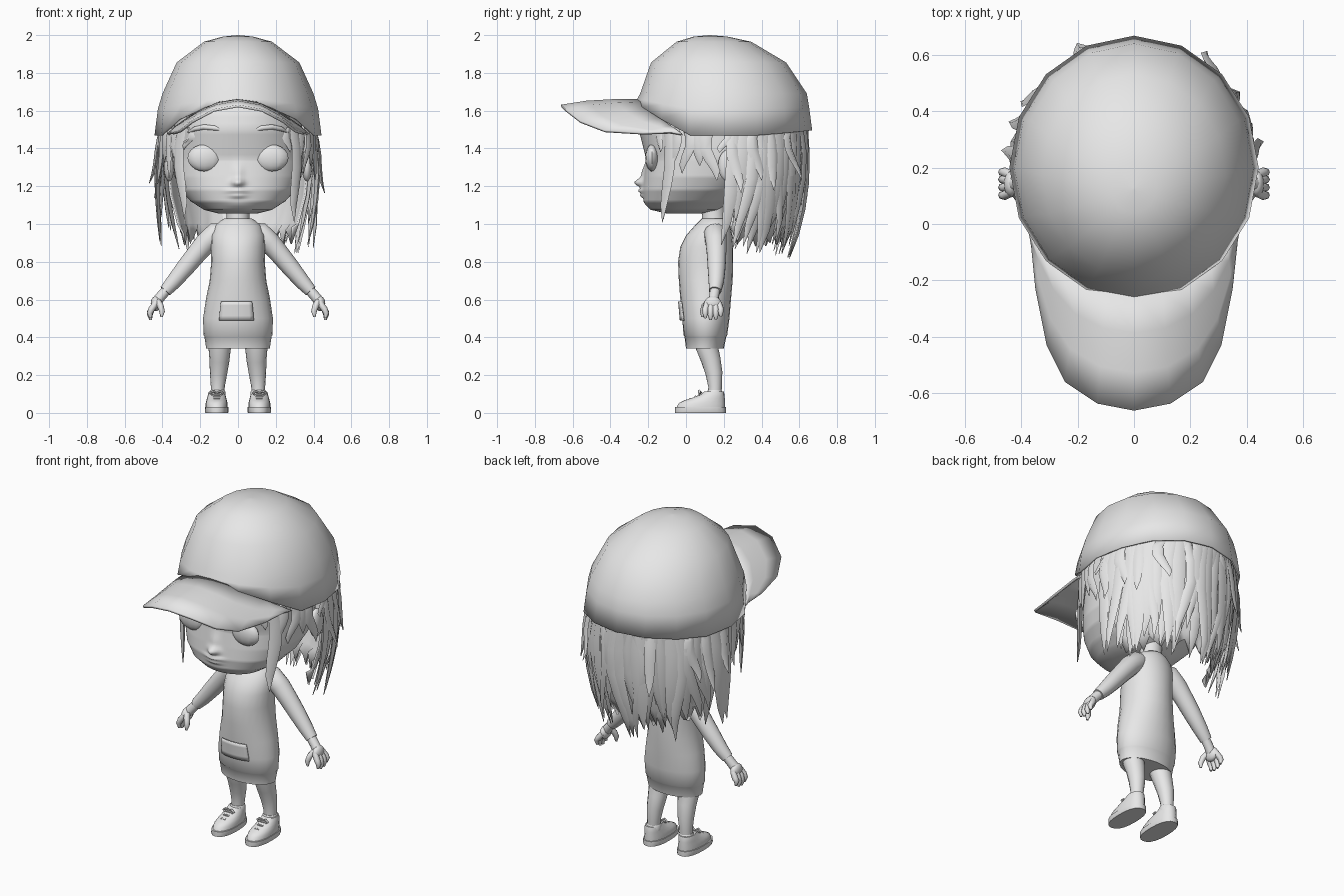
import bpy, bmesh, random
from math import sin, cos, pi, radians, sqrt, exp
from mathutils import Vector

random.seed(4)
if "Cube" in bpy.data.objects:
    bpy.data.objects.remove(bpy.data.objects["Cube"])

grey = bpy.data.materials.new("plain grey")
grey.use_nodes = True
grey.diffuse_color = (0.8, 0.8, 0.8, 1)
grey.node_tree.nodes["Principled BSDF"].inputs["Base Color"].default_value = (0.8, 0.8, 0.8, 1)


def finish(name, bm, thick=0, sharp=50):
    """Turn a bmesh into a smooth object with sharp creases."""
    bmesh.ops.recalc_face_normals(bm, faces=bm.faces)
    for f in bm.faces:
        f.smooth = True
    for e in bm.edges:
        e.smooth = not (len(e.link_faces) == 2 and e.calc_face_angle(0) > radians(sharp))
    me = bpy.data.meshes.new(name)
    bm.to_mesh(me)
    bm.free()
    me.materials.append(grey)
    ob = bpy.data.objects.new(name, me)
    bpy.context.collection.objects.link(ob)
    if thick:
        ob.modifiers.new("thickness", "SOLIDIFY").thickness = thick
    return ob


def skin(bm, rings, closed=True, caps=True):
    """Bridge rows of points with quads."""
    rows = [[bm.verts.new(p) for p in r] for r in rings]
    n = len(rows[0])
    for a, b in zip(rows, rows[1:]):
        for i in range(n if closed else n - 1):
            j = (i + 1) % n
            bm.faces.new((a[i], a[j], b[j], b[i]))
    if caps:
        bm.faces.new(rows[0])
        bm.faces.new(rows[-1])


def loft(name, rings, closed=True, caps=True, thick=0, sharp=50):
    bm = bmesh.new()
    skin(bm, rings, closed, caps)
    return finish(name, bm, thick, sharp)


def ring(z, front, back, rx, n=24, e=2.0, x=0):
    """Horizontal superellipse given by its front, back and half width."""
    cy, ry, pts = (front + back) / 2, (back - front) / 2, []
    for i in range(n):
        c, s = cos(2 * pi * i / n), sin(2 * pi * i / n)
        pts.append(Vector((x + rx * abs(c) ** (2 / e) * (1 if c > 0 else -1),
                           cy + ry * abs(s) ** (2 / e) * (1 if s > 0 else -1), z)))
    return pts


def tube(name, pts, n=10, flip=1):
    """Round limb through (x, y, z, radius) points; flip mirrors it in x."""
    c = [Vector((p[0] * flip, p[1], p[2])) for p in pts]
    rings = []
    for i, p in enumerate(pts):
        t = (c[min(i + 1, len(c) - 1)] - c[max(i - 1, 0)]).normalized()
        u = t.cross(Vector((0, 1, 0))).normalized()
        v = t.cross(u)
        rings.append([c[i] + p[3] * (u * cos(2 * pi * k / n) + v * sin(2 * pi * k / n)) for k in range(n)])
    return loft(name, rings)


def ball(name, loc, size, seg=16):
    bm = bmesh.new()
    bmesh.ops.create_uvsphere(bm, u_segments=seg, v_segments=10, radius=1)
    for v in bm.verts:
        v.co = Vector(loc) + v.co * Vector(size)
    return finish(name, bm)


# Head, with nose, lips and chin pushed out of the face
head = [(1.055, -.1, .08, .1), (1.075, -.185, .17, .18), (1.12, -.222, .24, .25),
        (1.18, -.23, .33, .305), (1.25, -.222, .4, .335), (1.34, -.21, .45, .347),
        (1.42, -.23, .47, .345), (1.5, -.25, .47, .34), (1.6, -.23, .45, .33), (1.72, -.12, .4, .25)]
bumps = [(.042, 1.218, .03, .022), (.016, 1.265, .026, .05), (.024, 1.175, .05, .011),
         (.018, 1.15, .042, .011), (.008, 1.1, .07, .02)]
rings = []
for a, b in zip(head, head[1:]):
    steps = max(1, round((b[0] - a[0]) / .009)) if a[0] < 1.34 else 3
    for k in range(steps):
        rings.append(ring(*[p + (q - p) * k / steps for p, q in zip(a, b)], n=160, e=2.25))
for p in [p for r in rings for p in r if p.y < 0]:
    p.y -= sum(d * exp(-(p.x / wx) ** 2 - ((p.z - z) / wz) ** 2) for d, z, wx, wz in bumps)
loft("head", rings, sharp=80)
tube("neck", [(0, .15, .97, .075), (0, .145, 1.04, .06), (0, .14, 1.13, .064)], 16)

# Eyes, brows and ears
for side, s in (("left", 1), ("right", -1)):
    ball(side + "_eye", (s * .175, -.18, 1.35), (.092, .036, .072), 12)
    tube(side + "_eyebrow", [(.09, -.234, 1.498, .006), (.12, -.228, 1.507, .014), (.18, -.206, 1.513, .014),
                             (.23, -.175, 1.503, .012), (.265, -.143, 1.485, .004)], 8, s)
    ball(side + "_ear", (s * .365, .225, 1.31), (.028, .055, .085))

# Cap crown, its rim rising towards the front
cap = [(1.47, -.268, .668, .442), (1.61, -.258, .652, .424), (1.69, -.243, .64, .4), (1.855, -.185, .53, .325),
       (1.965, -.05, .345, .18), (1.992, .04, .22, .08), (2.0, .12, .13, .005)]
rings = [ring(*c, n=16) for c in cap]
for row, lift in zip(rings, (1, .32)):
    for p in row:
        p.z += lift * (.17 * min(1, max(0, -p.y / .265)) + .025 * max(0, (p.y - .4) / .26))
bm = bmesh.new()
skin(bm, rings, caps=False)
bm.verts.ensure_lookup_table()
bm.faces.new(bm.verts[-16:])
finish("cap_crown", bm, .01)

# Cap brim, arched across and sloping forwards
outer = [(0, -.662), (.13, -.637), (.245, -.56), (.31, -.43), (.35, -.23), (.365, -.08)]
inner = [(0, -.25), (.1, -.238), (.19, -.2), (.27, -.14), (.33, -.08), (.375, -.02)]
pairs = [((-o[0], o[1]), (-i[0], i[1])) for o, i in zip(outer[:0:-1], inner[:0:-1])] + list(zip(outer, inner))
rows = []
for o, i in pairs:
    row = []
    for t in (0, .33, .67, 1):
        x, y = i[0] + (o[0] - i[0]) * t, i[1] + (o[1] - i[1]) * t
        arch = 1.3 + .4 * min(1, max(0, (-y - .1) / .33))
        row.append(Vector((x, y, 1.662 - arch * x * x - .03 * max(0, (-y - .25) / .41) ** 3)))
    rows.append(row)
loft("cap_brim", rows, closed=False, caps=False, thick=.014)

# Hair: an under layer and tapered locks hanging from the cap rim
rows = []
for z, rx, ry in ((1.53, .385, .41), (1.35, .39, .425), (1.15, .37, .41), (1.0, .33, .38), (.93, .3, .35)):
    rows.append([Vector((rx * cos(radians(a)), .2 + ry * sin(radians(a)) - (1.53 - z) * .06,
                         z + (.05 * sin(a * 1.7) if z < 1 else 0))) for a in range(12, 170, 6)])
loft("hair_under_layer", rows, closed=False, caps=False, thick=.01)


def lock(bm, deg, tip, width, spread, tipspread, lean=0.0):
    """One flat tapered strand at an angle around the head."""
    a = radians(deg)
    out, side = Vector((cos(a), sin(a), 0)), Vector((-sin(a), cos(a), 0))
    wave, rows = random.uniform(-.035, .035), []
    for t, w in ((0, .8), (.2, 1), (.42, 1.05), (.62, .95), (.82, .65), (1, .04)):
        k = 1 + (spread - 1) * sin(min(t * 2, 1) * pi / 2) + (tipspread - spread) * t ** 3
        c = Vector((.405 * k * cos(a), .2 + .435 * k * sin(a), 1.51 + (tip - 1.51) * t))
        c += side * wave * sin(t * 5) + Vector((0, -lean * t * t, 0))
        rows.append([c + side * width * w, c + out * .013 * (w + .1),
                     c - side * width * w, c - out * .012 * (w + .1)])
    skin(bm, rows)


bm = bmesh.new()
for i in range(32):
    deg = 9 + 162 * i / 31 + random.uniform(-2, 2)
    back = sin(radians(deg))
    tip = .96 - .09 * back + random.uniform(-.08, .12)
    lock(bm, deg, tip, random.uniform(.028, .048), 1.03 + .06 * (1 - back) + random.uniform(-.03, .01),
         random.uniform(.86, 1.0) + .06 * (1 - back), .08 * (1 - back * .4))
for i in range(12):
    lock(bm, 16 + 148 * i / 11, random.uniform(.84, .98), .04, .97, random.uniform(.78, .9), .06)
# Short strands that flick outwards at the sides
for deg in (8, 22, 34, 52, 116, 148, 160, 174):
    lock(bm, deg, random.uniform(1.1, 1.25), .03, 1.05, random.uniform(1.08, 1.17))
finish("back_hair", bm, sharp=70)

bm = bmesh.new()
for deg, tip, width in ((-50, 1.37, .025), (-43, 1.02, .036), (-36, 1.3, .03), (-27, 1.25, .03),
                        (-18, 1.3, .03), (-9, 1.24, .034), (1, 1.36, .03)):
    for d in (deg, 180 - deg):
        lock(bm, d, tip + random.uniform(-.03, .03), width, 1.01, random.uniform(.98, 1.06))
finish("side_hair", bm, sharp=70)

# Dress with a hem band and front pocket
dress = [(.34, .0, .2, .168), (.405, -.008, .214, .178), (.41, -.013, .218, .182), (.5, -.02, .23, .185),
         (.6, -.03, .238, .17), (.7, -.038, .247, .15), (.8, -.042, .25, .142), (.88, -.03, .25, .143),
         (.94, .0, .245, .14), (.99, .045, .235, .122), (1.02, .075, .222, .09), (1.03, .085, .215, .07)]
loft("dress", [ring(*d) for d in dress])
rows = []
for z, w in ((.49, .09), (.515, .088), (.54, .086), (.57, .083), (.59, .08)):
    rows.append([Vector((w * k / 4 - .008, .105 - .125 * sqrt(1 - (w * k / 4 / .183) ** 2) - .005 - (z - .49) * .09, z))
                 for k in range(-4, 5)])
loft("front_pocket", rows, closed=False, caps=False, thick=.008)

for side, s in (("left", 1), ("right", -1)):
    # Arm, cuff and hand
    tube(side + "_sleeve", [(.06, .15, .965, .045), (.115, .154, .95, .06), (.17, .16, .9, .057),
                            (.225, .162, .835, .052), (.28, .162, .768, .048), (.34, .16, .695, .041),
                            (.385, .154, .645, .033)], 14, s)
    tube(side + "_wrist", [(.375, .155, .655, .027), (.41, .148, .615, .027), (.43, .143, .59, .028)], 10, s)
    ball(side + "_palm", (s * .436, .142, .578), (.026, .046, .04))
    for k, y in enumerate((.102, .13, .158, .184)):
        drop = (.01, 0, .003, .018)[k]
        tube(side + "_finger_%d" % (k + 1), [(.436, .142 + (y - .142) * .75, .58, .017), (.458, y, .548, .017),
                                             (.467, y, .518 + drop, .015), (.462, y, .492 + drop, .007)], 8, s)
    tube(side + "_thumb", [(.425, .12, .59, .018), (.41, .098, .565, .017), (.402, .088, .535, .015),
                           (.405, .086, .508, .006)], 8, s)
    # Leg and sock
    tube(side + "_leg", [(.095, .103, .42, .064), (.097, .11, .35, .06), (.098, .132, .28, .053),
                         (.103, .148, .21, .046), (.107, .154, .14, .037), (.108, .152, .08, .036)], 14, s)
    tube(side + "_sock_cuff", [(.108, .152, .085, .042), (.108, .152, .112, .042), (.108, .152, .12, .037)], 14, s)
    # Shoe: sole, upper and laces
    x = s * .113
    loft(side + "_shoe_sole", [ring(z, -.058, .212, w, 20, 2.4, x) for z, w in ((0, .06), (.006, .063), (.03, .062))])
    upper = [(.028, -.05, .207, .058), (.05, -.04, .207, .058), (.066, -.01, .206, .054),
             (.082, .04, .205, .05), (.1, .08, .203, .045), (.112, .095, .2, .041)]
    loft(side + "_shoe_upper", [ring(*u, n=20, e=2.2, x=x) for u in upper])
    for y, z in ((.022, .074), (.05, .087), (.075, .098)):
        tube(side + "_shoe_lace", [(.083, y + .012, z - .012, .005), (.1, y, z, .006), (.126, y, z, .006),
                                   (.143, y + .012, z - .012, .005)], 6, s)
    for d in (-1, 1):
        tube(side + "_lace_bow", [(.113, .08, .106, .005), (.113 + d * .02, .07, .116, .007),
                                  (.113 + d * .034, .072, .104, .007), (.113 + d * .022, .07, .096, .005)], 6, s)
